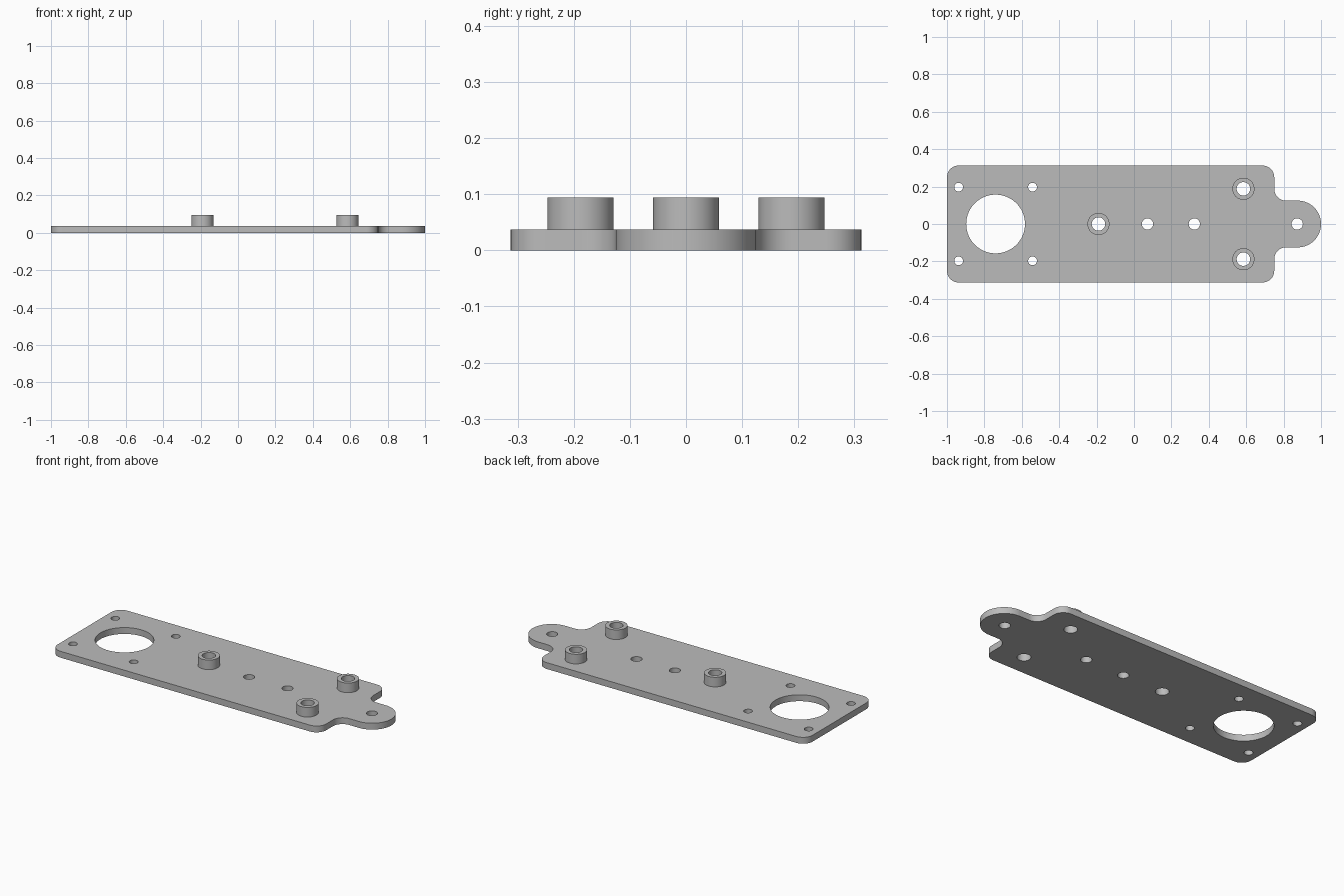
import bpy, bmesh
from math import cos, sin, pi, radians

cube = bpy.data.objects.get("Cube")
if cube:
    bpy.data.objects.remove(cube, do_unlink=True)

THICK = 0.0375      # plate thickness
BOSS_TOP = 0.094    # top of the standoffs
HALF_W = 0.3125     # half width of the plate
SHOULDER = 0.75     # where the plate steps down to the tab
R = 0.0625          # corner and fillet radius
TAB_R = 0.125       # tab radius

grey = bpy.data.materials.new("grey")
grey.use_nodes = True
colour = (0.5, 0.5, 0.5, 1)
grey.diffuse_color = colour
grey.node_tree.nodes["Principled BSDF"].inputs["Base Color"].default_value = colour


def arc(cx, cy, r, start, end, steps=12):
    angles = [radians(start + (end - start) * i / steps) for i in range(steps + 1)]
    return [(cx + r * cos(a), cy + r * sin(a)) for a in angles]


def circle(cx, cy, r, steps=48):
    return arc(cx, cy, r, 0, 360, steps)[:-1]


def extruded(name, loops, z0, z1):
    """Solid from an outer loop and hole loops, with straight walls."""
    bm = bmesh.new()
    edges = []
    for loop in loops:
        verts = [bm.verts.new((x, y, z0)) for x, y in loop]
        edges += [bm.edges.new((verts[i - 1], verts[i])) for i in range(len(verts))]
    bmesh.ops.triangle_fill(bm, use_beauty=True, use_dissolve=False,
                            edges=edges, normal=(0, 0, 1))
    base = bm.faces[:]
    new = bmesh.ops.extrude_face_region(bm, geom=base, use_keep_orig=True)["geom"]
    bmesh.ops.translate(bm, vec=(0, 0, z1 - z0),
                        verts=[v for v in new if isinstance(v, bmesh.types.BMVert)])
    bmesh.ops.recalc_face_normals(bm, faces=bm.faces[:])
    mesh = bpy.data.meshes.new(name)
    bm.to_mesh(mesh)
    bm.free()
    mesh.materials.append(grey)
    obj = bpy.data.objects.new(name, mesh)
    bpy.context.collection.objects.link(obj)
    bpy.ops.object.select_all(action='DESELECT')
    obj.select_set(True)
    bpy.context.view_layer.objects.active = obj
    bpy.ops.object.shade_smooth_by_angle(angle=radians(30))
    return obj


# Plate outline: half from the tab tip round to the rear, then mirrored
upper = (arc(1 - TAB_R, 0, TAB_R, 0, 90, 24)
         + arc(SHOULDER + R, TAB_R + R, R, 270, 180)
         + arc(SHOULDER - R, HALF_W - R, R, 0, 90)
         + arc(-1 + R, HALF_W - R, R, 90, 180))
outline = upper + [(x, -y) for x, y in reversed(upper[1:])]

# Holes: large opening, its four screw holes, centre-line holes, standoff bores
bosses = {"rear_standoff": (-0.19, 0),
          "front_left_standoff": (0.585, 0.188),
          "front_right_standoff": (0.585, -0.188)}
BORE = 0.036
holes = [circle(-0.74, 0, 0.157, 96)]
holes += [circle(x, s * 0.197, 0.0235) for x in (-0.9375, -0.5425) for s in (-1, 1)]
holes += [circle(x, 0, 0.03) for x in (0.0725, 0.3225, 0.8725)]
holes += [circle(x, y, BORE) for x, y in bosses.values()]
extruded("plate", [outline] + holes, 0, THICK)

# Hollow round standoffs
for name, (x, y) in bosses.items():
    extruded(name, [circle(x, y, 0.059), circle(x, y, BORE)], THICK, BOSS_TOP)
